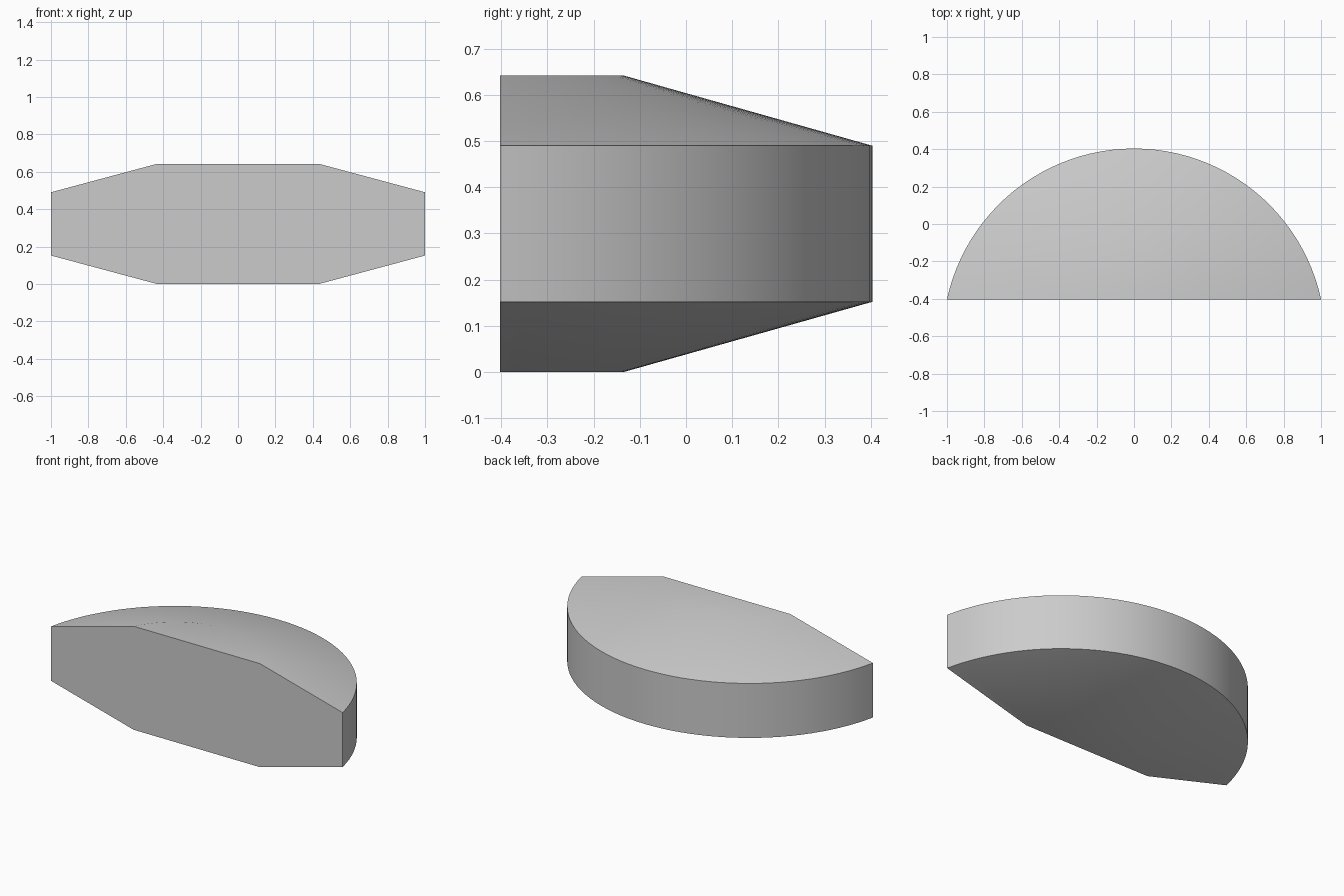
import bpy
import bmesh
import math

cube = bpy.data.objects.get("Cube")
if cube:
    bpy.data.objects.remove(cube, do_unlink=True)

FRONT = -0.403      # flat front plane
CENTRE = -0.62      # arc centre behind the cut
STEPS = 48

grey = bpy.data.materials.new("plain grey")
grey.use_nodes = True
colour = (0.6, 0.6, 0.6, 1)
grey.diffuse_color = colour
grey.node_tree.nodes["Principled BSDF"].inputs["Base Color"].default_value = colour


def arc(bm, radius, z):
    """Arc of vertices from the right end of the front plane to the left end."""
    start = math.asin((FRONT - CENTRE) / radius)
    angles = [start + (math.pi - 2 * start) * i / STEPS for i in range(STEPS + 1)]
    return [bm.verts.new((radius * math.cos(a), CENTRE + radius * math.sin(a), z))
            for a in angles]


# Stacked arcs: bottom cap, lower rim, upper rim, top cap
bm = bmesh.new()
inner, outer = 0.485, 1.0235
rings = [arc(bm, r, z) for r, z in
         ((inner, 0), (outer, 0.152), (outer, 0.49), (inner, 0.642))]

# Slopes and outer wall
for low, high in zip(rings, rings[1:]):
    for i in range(STEPS):
        bm.faces.new((low[i], low[i + 1], high[i + 1], high[i]))

# Flat caps and the flat front
bm.faces.new(rings[0])
bm.faces.new(rings[-1])
bm.faces.new([r[0] for r in rings] + [r[-1] for r in reversed(rings)])
bmesh.ops.recalc_face_normals(bm, faces=bm.faces)

mesh = bpy.data.meshes.new("half_disc")
bm.to_mesh(mesh)
bm.free()
mesh.materials.append(grey)
half_disc = bpy.data.objects.new("half_disc", mesh)
bpy.context.collection.objects.link(half_disc)

# Smooth shading with sharp rims
bpy.ops.object.select_all(action="DESELECT")
half_disc.select_set(True)
bpy.context.view_layer.objects.active = half_disc
bpy.ops.object.shade_smooth_by_angle(angle=math.radians(30))
